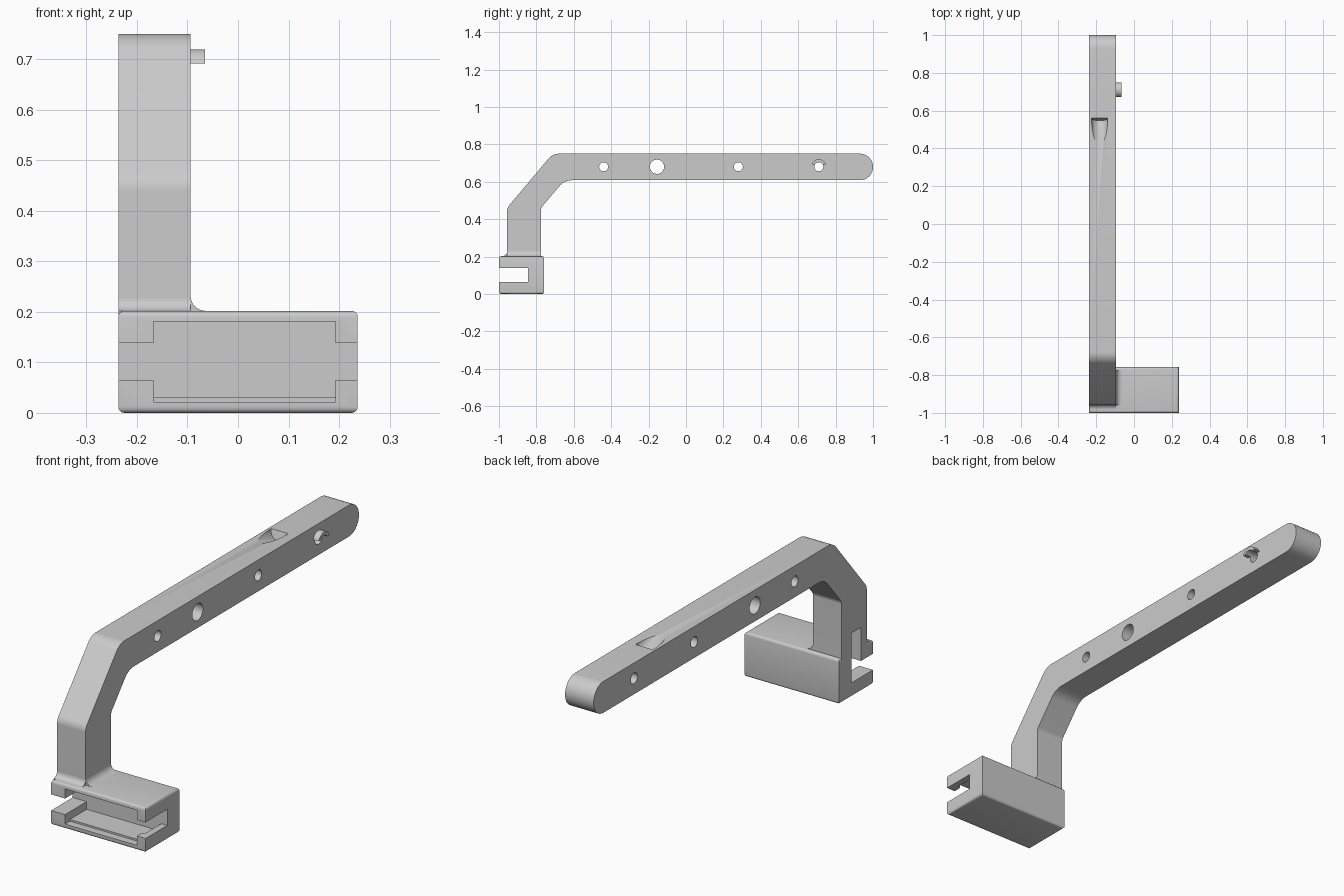
import bpy, bmesh, math
from mathutils import Vector, Matrix

if "Cube" in bpy.data.objects:
    bpy.data.objects.remove(bpy.data.objects["Cube"], do_unlink=True)

grey = bpy.data.materials.new("plain_grey")
grey.use_nodes = True
colour = (0.6, 0.6, 0.6, 1)
grey.diffuse_color = colour
grey.node_tree.nodes["Principled BSDF"].inputs["Base Color"].default_value = colour


def add_object(name, bm):
    bmesh.ops.recalc_face_normals(bm, faces=bm.faces)
    mesh = bpy.data.meshes.new(name)
    bm.to_mesh(mesh)
    bm.free()
    mesh.materials.append(grey)
    ob = bpy.data.objects.new(name, mesh)
    bpy.context.collection.objects.link(ob)
    return ob


def box(name, x, y, z, bevel=0):
    """Box between limits; the bevel rounds only its horizontal edges."""
    bm = bmesh.new()
    bmesh.ops.create_cube(bm, size=1)
    for v in bm.verts:
        v.co = [(a + b) / 2 + c * (b - a) for (a, b), c in zip((x, y, z), v.co)]
    if bevel:
        level = [e for e in bm.edges if abs(e.verts[0].co.z - e.verts[1].co.z) < 0.001]
        bmesh.ops.bevel(bm, geom=level, offset=bevel, segments=4,
                        profile=0.5, affect='EDGES')
    return add_object(name, bm)


def extrude(name, points, axis, low, high):
    """Extrude a closed profile along x (points are y, z) or y (points are x, z)."""
    bm = bmesh.new()
    place = (lambda p, h: (h, p[0], p[1])) if axis == 'x' else (lambda p, h: (p[0], h, p[1]))
    face = bm.faces.new([bm.verts.new(place(p, low)) for p in points])
    new = bmesh.ops.extrude_face_region(bm, geom=[face])["geom"]
    step = Vector(place((0, 0), high - low))
    bmesh.ops.translate(bm, vec=step, verts=[g for g in new if isinstance(g, bmesh.types.BMVert)])
    # the starting face is an end cap, so close that end if the extrusion removed it
    bmesh.ops.holes_fill(bm, edges=[e for e in bm.edges if e.is_boundary])
    return add_object(name, bm)


def cylinder(name, radius, length, centre, rotation):
    bm = bmesh.new()
    bmesh.ops.create_cone(bm, cap_ends=True, segments=48, radius1=radius, radius2=radius,
                          depth=length, matrix=Matrix.Translation(centre) @ rotation)
    return add_object(name, bm)


def rounded(corners):
    """Replace each (a, b, d) corner by an arc starting d away from it."""
    out = []
    for i, (a, b, d) in enumerate(corners):
        p = Vector((a, b))
        if not d:
            out.append(p)
            continue
        u = (Vector(corners[i - 1][:2]) - p).normalized()
        v = (Vector(corners[(i + 1) % len(corners)][:2]) - p).normalized()
        half = u.angle(v) / 2
        centre = p + (u + v).normalized() * d / math.cos(half)
        radius = d * math.tan(half)
        first, last = p + u * d - centre, p + v * d - centre
        for t in range(11):
            # even steps round the arc, by weighting its two end directions
            sweep = math.pi - 2 * half
            k = t / 10 * sweep
            spoke = first * math.sin(sweep - k) + last * math.sin(k)
            out.append(centre + spoke.normalized() * radius)
    return out


def combine(target, other, operation):
    mod = target.modifiers.new(operation.lower(), 'BOOLEAN')
    mod.operation, mod.object, mod.solver = operation, other, 'EXACT'
    bpy.context.view_layer.objects.active = target
    bpy.ops.object.modifier_apply(modifier=mod.name)
    bpy.data.objects.remove(other, do_unlink=True)


LEFT, RIGHT, TOP = -0.237, -0.094, 0.75
ACROSS = Matrix.Rotation(math.pi / 2, 4, 'Y')

# Bent arm with a fully rounded far end
arm = extrude("bent_arm", rounded([
    (-0.957, 0.19, 0), (-0.957, 0.46, 0.02), (-0.713, TOP, 0.035), (1, TOP, 0.07),
    (1, 0.608, 0.07), (-0.65, 0.608, 0.04), (-0.775, 0.46, 0.012), (-0.775, 0.19, 0),
]), 'x', LEFT, RIGHT)

# Cross holes
for y, radius in ((-0.44, 0.024), (-0.155, 0.038), (0.28, 0.024), (0.71, 0.024)):
    combine(arm, cylinder("hole_cutter", radius, 0.4, (-0.166, y, 0.68), ACROSS), 'DIFFERENCE')

# Sloping scooped pocket in the top face
slope = math.radians(18)
axis = Vector((0, math.cos(slope), -math.sin(slope)))
scoop = cylinder("scoop_cutter", 0.043, 0.4, Vector((-0.182, 0.56, TOP)) - axis * 0.2,
                 axis.to_track_quat('Z', 'Y').to_matrix().to_4x4())
combine(arm, scoop, 'DIFFERENCE')

# Curved lip above the last hole
arc = []
for radius, direction in ((0.04, 1), (0.024, -1)):
    start = math.asin(0.012 / radius)
    ring = [start + (math.pi - 2 * start) * i / 20 for i in range(21)][::direction]
    arc += [(0.71 + radius * math.cos(a), 0.68 + radius * math.sin(a)) for a in ring]
lip = extrude("hole_lip", arc, 'x', RIGHT - 0.001, -0.065)

# Hollow holder block
holder = box("holder_block", (LEFT, 0.237), (-1, -0.758), (0, 0.202), 0.012)
cuts = [
    ((-0.167, 0.193), (-1.1, -0.845), (0.022, 0.181)),   # front opening
    ((-0.167, 0.207), (-0.965, -0.845), (0.03, 0.181)),  # chamber behind front rim
    ((-0.3, 0.3), (-1.1, -0.845), (0.065, 0.138)),       # slot right across
]
for x, y, z in cuts:
    combine(holder, box("holder_cutter", x, y, z), 'DIFFERENCE')

# Upright channel in the outer side, running from the slot into the arm
for part in (holder, arm):
    combine(part, box("channel_cutter", (-0.3, -0.167), (-0.915, -0.845), (0.1, 0.29)), 'DIFFERENCE')

# Raised floor of the chamber
floor = box("chamber_floor", (-0.167, 0.193), (-0.965, -0.842), (0.015, 0.03))


# Fillets where the arm meets the holder
def fillet(a, b, r, sign):
    curve = [(a + sign * r * (1 - math.sin(t)), b + r * (1 - math.cos(t)))
             for t in [math.pi / 2 * i / 8 for i in range(9)]]
    back = a - sign * 0.01
    return curve + [(back, b + r), (back, b - 0.005), (a + sign * r, b - 0.005)]


side_fillet = extrude("side_fillet", fillet(RIGHT, 0.202, 0.03, 1), 'y', -0.957, -0.775)
front_fillet = extrude("front_fillet", fillet(-0.957, 0.202, 0.025, -1), 'x', LEFT, RIGHT)

# Smooth the curved surfaces
for ob in (arm, lip, holder, floor, side_fillet, front_fillet):
    bpy.ops.object.select_all(action='DESELECT')
    ob.select_set(True)
    bpy.context.view_layer.objects.active = ob
    bpy.ops.object.shade_smooth_by_angle(angle=math.radians(30))
